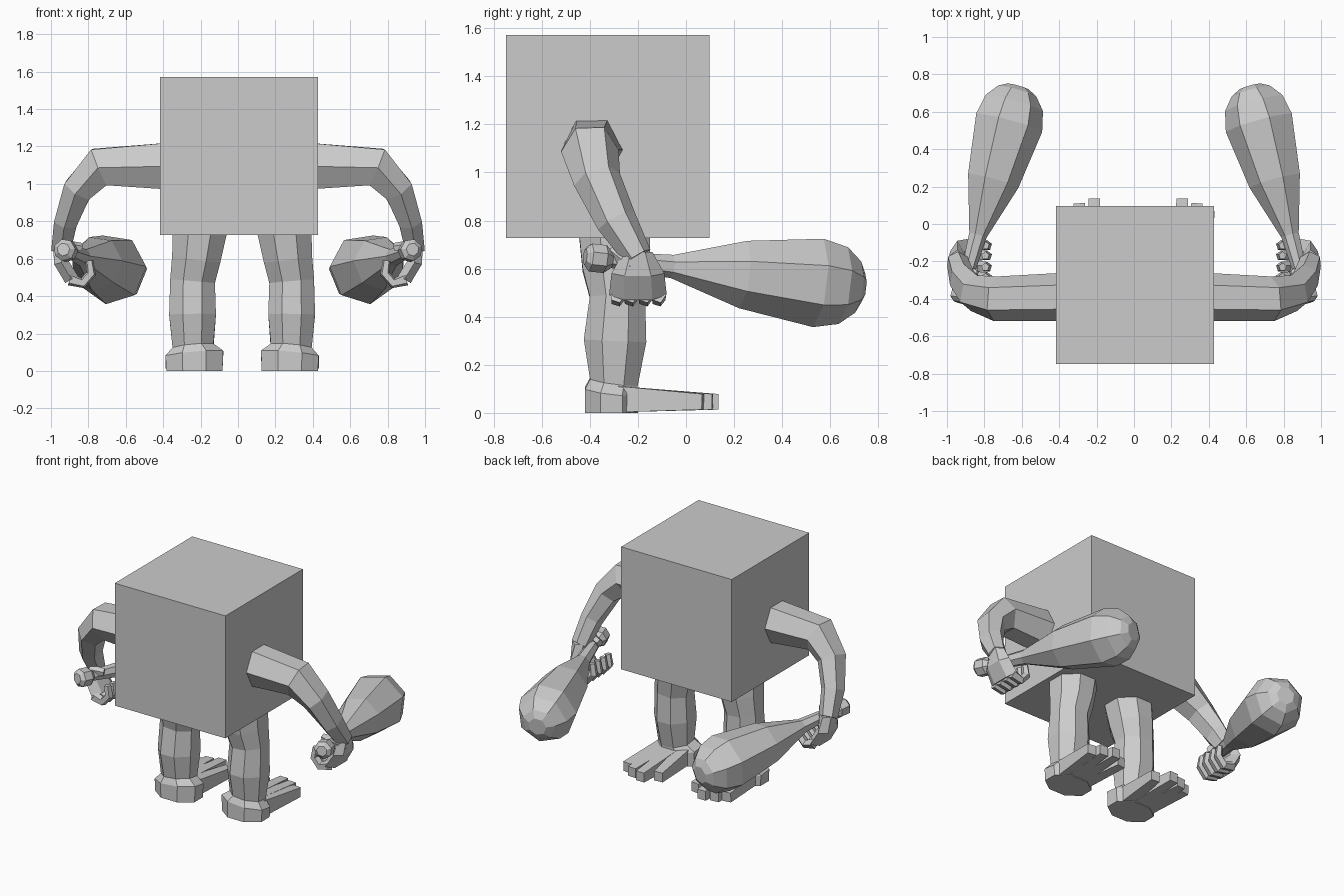
import bpy
import bmesh
from math import cos, sin, pi
from mathutils import Vector

cube = bpy.data.objects.get("Cube")
if cube:
    bpy.data.objects.remove(cube, do_unlink=True)

grey = bpy.data.materials.new("plain_grey")
grey.use_nodes = True
grey.diffuse_color = (0.6, 0.6, 0.6, 1)
grey.node_tree.nodes["Principled BSDF"].inputs["Base Color"].default_value = (0.6, 0.6, 0.6, 1)

Y, Z = Vector((0, 1, 0)), Vector((0, 0, 1))


def finish(name, bm):
    """Turn a bmesh into a flat-shaded object."""
    bmesh.ops.recalc_face_normals(bm, faces=bm.faces)
    mesh = bpy.data.meshes.new(name)
    bm.to_mesh(mesh)
    bm.free()
    mesh.materials.append(grey)
    obj = bpy.data.objects.new(name, mesh)
    bpy.context.collection.objects.link(obj)
    return obj


def tube(name, rings, sides, ref, twist=0.0, mid=0.0):
    """Loft rings (centre, radius along ref, radius across) into a left and right part."""
    centres = [Vector(r[0]) for r in rings]
    for label, sign in (("left", 1), ("right", -1)):
        bm = bmesh.new()
        loops = []
        for i, (c, (_, ru, rv)) in enumerate(zip(centres, rings)):
            t = Vector()
            if i > 0:
                t += (c - centres[i - 1]).normalized()
            if i < len(rings) - 1:
                t += (centres[i + 1] - c).normalized()
            t.normalize()
            u = (ref - t * ref.dot(t)).normalized()
            v = t.cross(u)
            loop = []
            for k in range(sides):
                a = 2 * pi * k / sides + twist
                p = c + u * (ru * cos(a)) + v * (rv * sin(a))
                loop.append(bm.verts.new((mid + sign * p.x, p.y, p.z)))
            loops.append(loop)
        for a, b in zip(loops, loops[1:]):
            for k in range(sides):
                n = (k + 1) % sides
                bm.faces.new((a[k], a[n], b[n], b[k]))
        bm.faces.new(loops[0])
        bm.faces.new(loops[-1])
        finish(f"{label}_{name}", bm)


# Box body
bm = bmesh.new()
bmesh.ops.create_cube(bm, size=0.845)
bmesh.ops.translate(bm, verts=bm.verts, vec=(0.005, -0.325, 1.15))
finish("body", bm)

# Arms, bent at the elbow
tube("arm", [
    ((0.36, -0.39, 1.095), 0.13, 0.145),
    ((0.74, -0.40, 1.09), 0.12, 0.12),
    ((0.855, -0.37, 0.97), 0.10, 0.09),
    ((0.92, -0.29, 0.80), 0.085, 0.07),
    ((0.945, -0.20, 0.65), 0.06, 0.06),
], 6, Y)

# Palms
tube("palm", [
    ((0.945, -0.20, 0.67), 0.06, 0.05),
    ((0.945, -0.20, 0.58), 0.11, 0.045),
    ((0.89, -0.20, 0.49), 0.12, 0.045),
], 6, Y)

# Fingers curled around the club handle
for n, y in enumerate((-0.285, -0.23, -0.17, -0.115)):
    tube(f"finger_{n + 1}", [
        ((0.90, y, 0.49), 0.032, 0.035),
        ((0.83, y, 0.47), 0.03, 0.03),
        ((0.785, y, 0.52), 0.028, 0.028),
        ((0.795, y, 0.59), 0.022, 0.022),
    ], 5, Y)

# Thumbs
tube("thumb", [
    ((0.95, -0.22, 0.60), 0.04, 0.04),
    ((0.91, -0.29, 0.67), 0.033, 0.033),
    ((0.84, -0.26, 0.66), 0.025, 0.025),
], 5, Z)

# Clubs: pommel, thin handle, swollen head
club = [(-0.42, 0.035), (-0.40, 0.06), (-0.34, 0.06), (-0.31, 0.035), (-0.06, 0.05),
        (0.23, 0.145), (0.54, 0.19), (0.645, 0.165), (0.71, 0.11), (0.735, 0.06)]
tube("club", [((0.82 - 0.27 * y, y, 0.603 - 0.11 * y), r, r) for y, r in club],
     7, Z, twist=0.3)

# Legs with the heel block at the bottom
LEG_MID = 0.022
legs = [(0.0, 0.255, -0.31, 0.11, 0.15), (0.09, 0.255, -0.31, 0.11, 0.155),
        (0.13, 0.262, -0.30, 0.10, 0.11), (0.30, 0.265, -0.295, 0.13, 0.125),
        (0.48, 0.265, -0.285, 0.115, 0.12), (0.60, 0.245, -0.29, 0.14, 0.13),
        (0.80, 0.22, -0.30, 0.15, 0.15)]
flat = cos(pi / 8)
tube("leg", [((x, y, z), ry / flat, rx / flat) for z, x, y, ry, rx in legs],
     8, Y, twist=pi / 8, mid=LEG_MID)

# Long splayed toes
toes = [(0.18, 0.14, 0.07), (0.235, 0.235, 0.135), (0.29, 0.315, 0.11), (0.335, 0.38, 0.07)]
for n, (root, tip, end) in enumerate(toes):
    tube(f"toe_{n + 1}", [
        ((root, -0.28, 0.057), 0.077, 0.06),
        ((tip, end, 0.046), 0.046, 0.043),
    ], 4, Z, twist=pi / 4, mid=LEG_MID)
